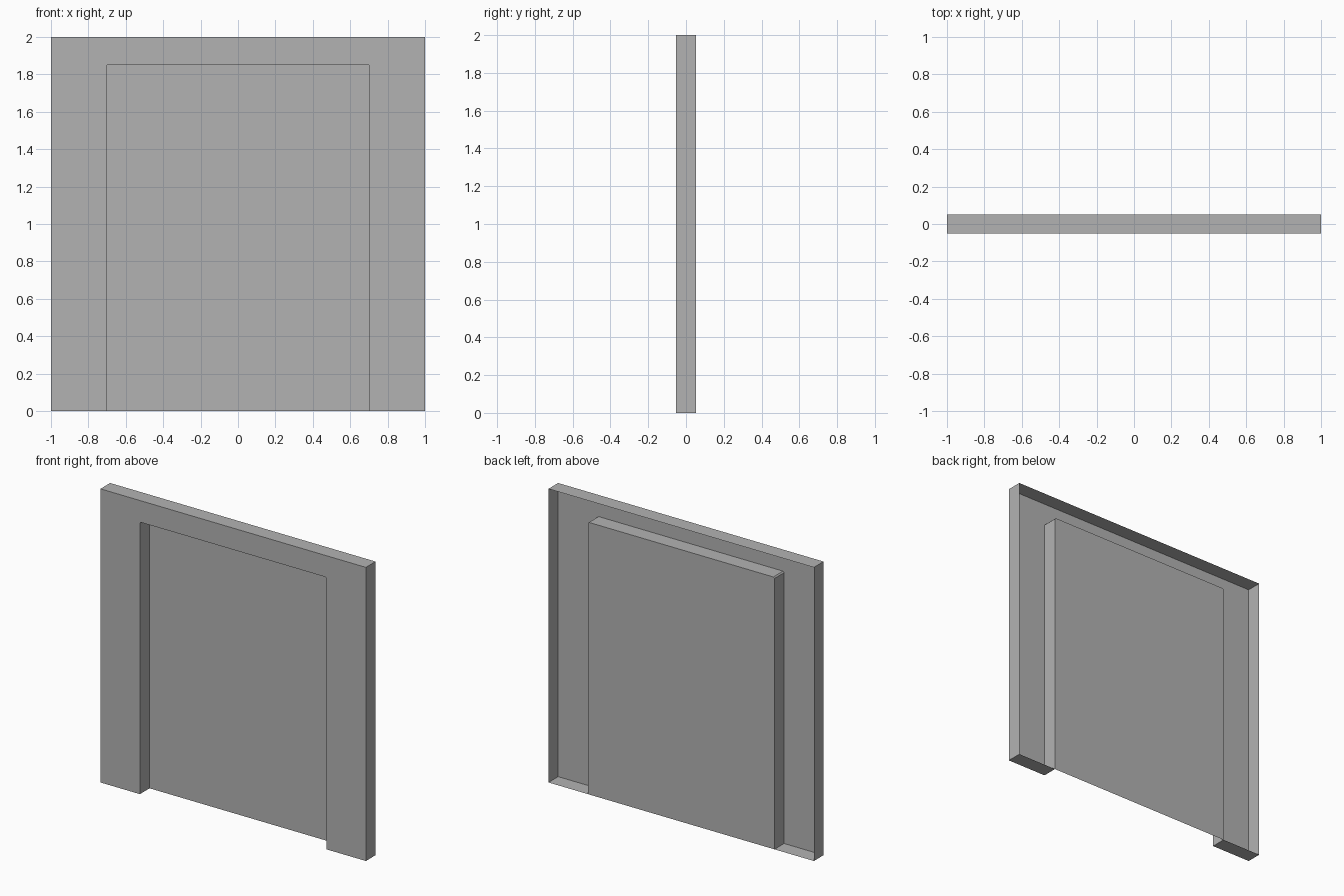
import bpy
import bmesh

# Remove the default cube
cube = bpy.data.objects.get("Cube")
if cube:
    bpy.data.objects.remove(cube, do_unlink=True)

HALF_W, HEIGHT, DEPTH = 1.0, 2.0, 0.052     # outer shell
IN_W, IN_H, CUT = 0.703, 1.853, 0.008       # recess with clipped top corners

# Material
grey = bpy.data.materials.new("plain grey")
grey.use_nodes = True
colour = (0.45, 0.45, 0.45, 1)
grey.diffuse_color = colour
grey.node_tree.nodes["Principled BSDF"].inputs["Base Color"].default_value = colour

# Outlines in x, z, both running from left foot to right foot
outer = [(-HALF_W, 0), (-HALF_W, HEIGHT), (HALF_W, HEIGHT), (HALF_W, 0)]
inner = [(-IN_W, 0), (-IN_W, IN_H - CUT), (-IN_W + CUT, IN_H),
         (IN_W - CUT, IN_H), (IN_W, IN_H - CUT), (IN_W, 0)]


def sheet_object(name, polygons):
    """Build one open sheet part from lists of corner points."""
    bm = bmesh.new()
    for points in polygons:
        bm.faces.new([bm.verts.new(p) for p in points])
    bmesh.ops.remove_doubles(bm, verts=bm.verts, dist=0.0001)
    mesh = bpy.data.meshes.new(name)
    bm.to_mesh(mesh)
    bm.free()
    mesh.materials.append(grey)
    obj = bpy.data.objects.new(name, mesh)
    bpy.context.collection.objects.link(obj)
    return obj


def at_depth(outline, y):
    return [(x, y, z) for x, z in outline]


def band(outline, flip=False):
    """Walls joining the front and back copies of an open outline."""
    quads = []
    for (x1, z1), (x2, z2) in zip(outline, outline[1:]):
        quad = [(x1, -DEPTH, z1), (x1, DEPTH, z1), (x2, DEPTH, z2), (x2, -DEPTH, z2)]
        quads.append(quad[::-1] if flip else quad)
    return quads


# Front surround: one arch-shaped face
sheet_object("front_surround", [at_depth(outer[::-1] + inner, -DEPTH)[::-1]])

# Outer rim: sides, top and the two foot strips
feet = [[(-IN_W, 0), (-HALF_W, 0)], [(HALF_W, 0), (IN_W, 0)]]
sheet_object("outer_rim", band(outer) + band(feet[0]) + band(feet[1]))

# Recess walls and the panel closing the recess at the back
sheet_object("recess_walls", band(inner, flip=True))
sheet_object("back_panel", [at_depth(inner, DEPTH)[::-1]])

# The front surround and panel both face the front
for name in ("front_surround", "back_panel"):
    mesh = bpy.data.objects[name].data
    if mesh.polygons[0].normal.y > 0:
        mesh.flip_normals()
